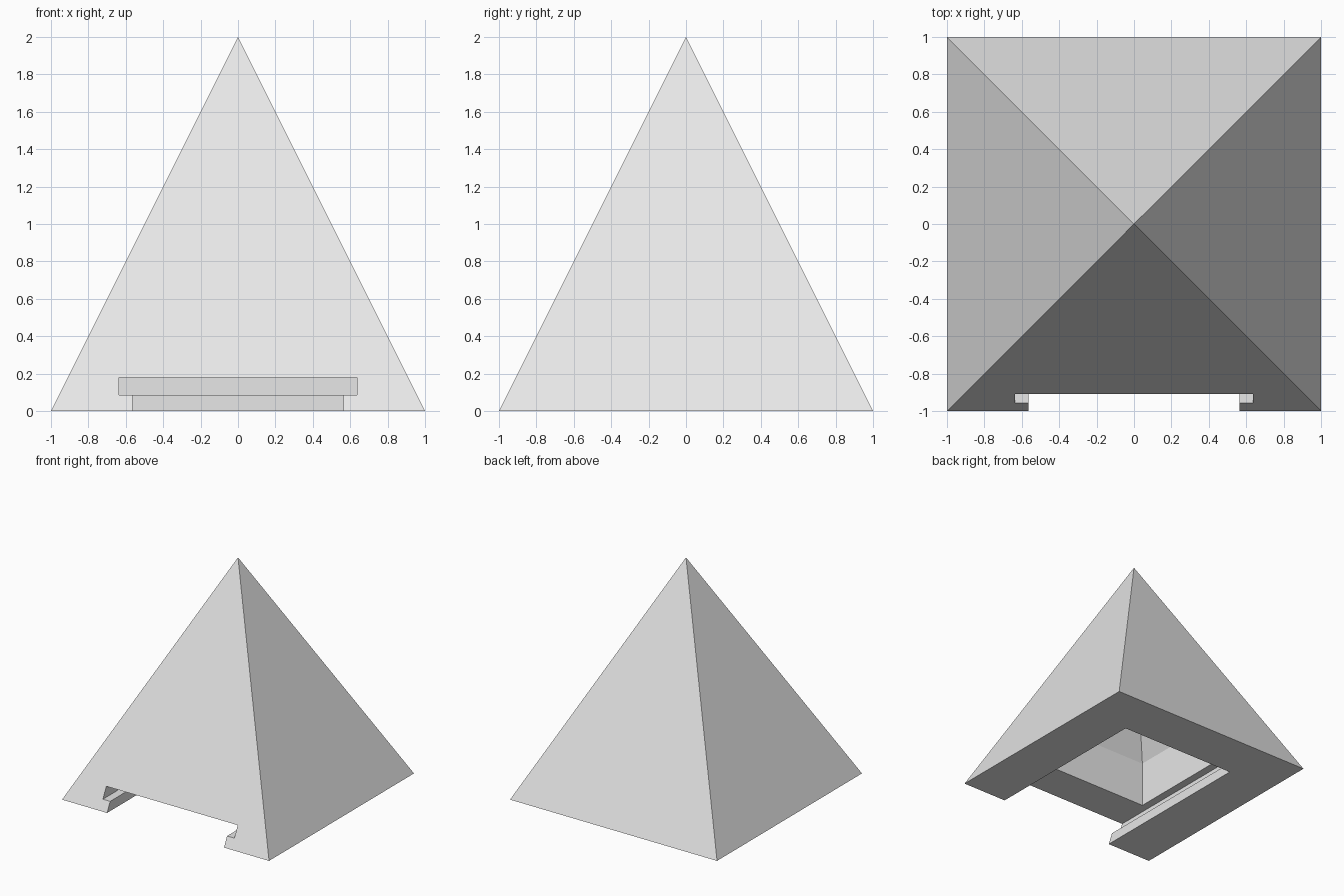
import bpy
import bmesh

if "Cube" in bpy.data.objects:
    bpy.data.objects.remove(bpy.data.objects["Cube"], do_unlink=True)

OPENING = 0.565      # half width of the opening and the hollow
GROOVE = 0.635       # half width of the groove for a sliding lid
RAIL_TOP, GROOVE_TOP = 0.085, 0.18
WALL_TOP = 0.58      # where the straight hollow starts to taper

grey = bpy.data.materials.new("plain grey")
grey.use_nodes = True
grey.diffuse_color = (0.8, 0.8, 0.8, 1)
grey.node_tree.nodes["Principled BSDF"].inputs["Base Color"].default_value = (0.8, 0.8, 0.8, 1)


def tower(name, rings, apex=None):
    """Stack rectangles (x half width, y front, y back, z), closed by a cap or an apex."""
    bm = bmesh.new()
    loops = [[bm.verts.new(p) for p in ((-w, f, z), (w, f, z), (w, b, z), (-w, b, z))]
             for w, f, b, z in rings]
    bm.faces.new(loops[0][::-1])
    for low, high in zip(loops, loops[1:]):
        for i in range(4):
            j = (i + 1) % 4
            bm.faces.new((low[i], low[j], high[j], high[i]))
    top = loops[-1]
    if apex is None:
        bm.faces.new(top)
    else:
        tip = bm.verts.new((0, 0, apex))
        for i in range(4):
            bm.faces.new((top[i], top[(i + 1) % 4], tip))
    bmesh.ops.recalc_face_normals(bm, faces=bm.faces)
    mesh = bpy.data.meshes.new(name)
    bm.to_mesh(mesh)
    bm.free()
    mesh.materials.append(grey)
    obj = bpy.data.objects.new(name, mesh)
    bpy.context.collection.objects.link(obj)
    return obj


# Solid pyramid
pyramid = tower("pyramid_shell", [(1, -1, 1, 0)], apex=2)

# Lid opening, undercut groove and tapered hollow
cutters = [
    tower("lid_opening_cutter", [(OPENING, -1.2, OPENING, z) for z in (-0.1, 0.12)]),
    tower("lid_groove_cutter", [(GROOVE, -1.2, GROOVE, z) for z in (RAIL_TOP, GROOVE_TOP)]),
    tower("hollow_cutter", [(OPENING, -OPENING, OPENING, z) for z in (0.14, WALL_TOP)],
          apex=WALL_TOP + 2 * OPENING),
]

bpy.context.view_layer.objects.active = pyramid
for cutter in cutters:
    cutter.hide_render = True
    cut = pyramid.modifiers.new(cutter.name, "BOOLEAN")
    cut.operation = "DIFFERENCE"
    cut.solver = "EXACT"
    cut.object = cutter
    bpy.ops.object.modifier_apply(modifier=cut.name)
    bpy.data.objects.remove(cutter, do_unlink=True)
